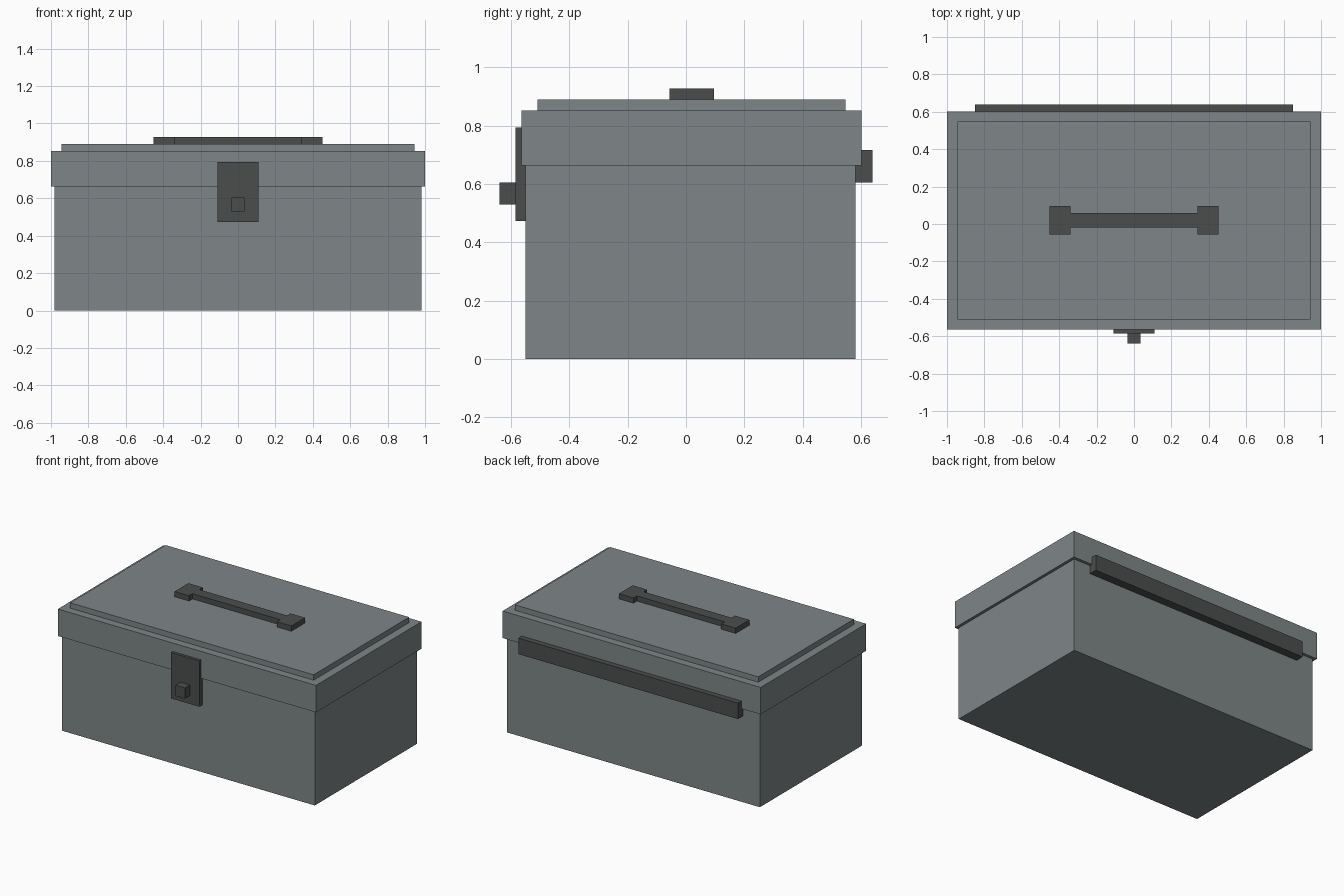
import bpy
import bmesh

old = bpy.data.objects.get("Cube")
if old:
    bpy.data.objects.remove(old, do_unlink=True)


def make_material(name, rgb):
    mat = bpy.data.materials.new(name)
    mat.use_nodes = True
    color = (*rgb, 1.0)
    mat.diffuse_color = color
    mat.node_tree.nodes["Principled BSDF"].inputs["Base Color"].default_value = color
    return mat


def finish(bm, name, mat):
    mesh = bpy.data.meshes.new(name)
    bmesh.ops.recalc_face_normals(bm, faces=bm.faces)
    bm.to_mesh(mesh)
    bm.free()
    mesh.materials.append(mat)
    obj = bpy.data.objects.new(name, mesh)
    bpy.context.collection.objects.link(obj)
    return obj


def box(name, half_x, y_range, z_range, mat):
    """Box centred on x = 0, spanning the given y and z ranges."""
    bm = bmesh.new()
    bmesh.ops.create_cube(bm, size=1)
    for v in bm.verts:
        v.co.x = half_x if v.co.x > 0 else -half_x
        v.co.y = y_range[v.co.y > 0]
        v.co.z = z_range[v.co.z > 0]
    return finish(bm, name, mat)


grey = make_material("grey painted metal", (0.21, 0.235, 0.242))
dark = make_material("dark metal", (0.071, 0.076, 0.076))

# Box and stepped lid
box("body", 0.98, (-0.55, 0.582), (0, 0.67), grey)
box("lid", 1.0, (-0.565, 0.602), (0.663, 0.852), grey)
box("lid_panel", 0.943, (-0.51, 0.547), (0.85, 0.89), grey)

# Front latch and its knob
box("latch_plate", 0.11, (-0.585, -0.545), (0.472, 0.793), dark)
box("latch_knob", 0.036, (-0.64, -0.58), (0.53, 0.605), dark)

# Rear hinge strip
box("hinge", 0.85, (0.58, 0.64), (0.605, 0.717), dark)

# Carry handle: one quarter of a dumbbell outline, mirrored both ways
quarter = [(0.34, 0.038), (0.34, 0.076), (0.452, 0.076)]
half = quarter + [(x, -y) for x, y in reversed(quarter)]
outline = half + [(-x, -y) for x, y in half]
bm = bmesh.new()
verts = [bm.verts.new((x, y + 0.02, 0.885)) for x, y in outline]
face = bm.faces.new(verts)
raised = bmesh.ops.extrude_face_region(bm, geom=[face])["geom"]
bmesh.ops.translate(bm, vec=(0, 0, 0.042),
                    verts=[g for g in raised if isinstance(g, bmesh.types.BMVert)])
finish(bm, "handle", dark)
